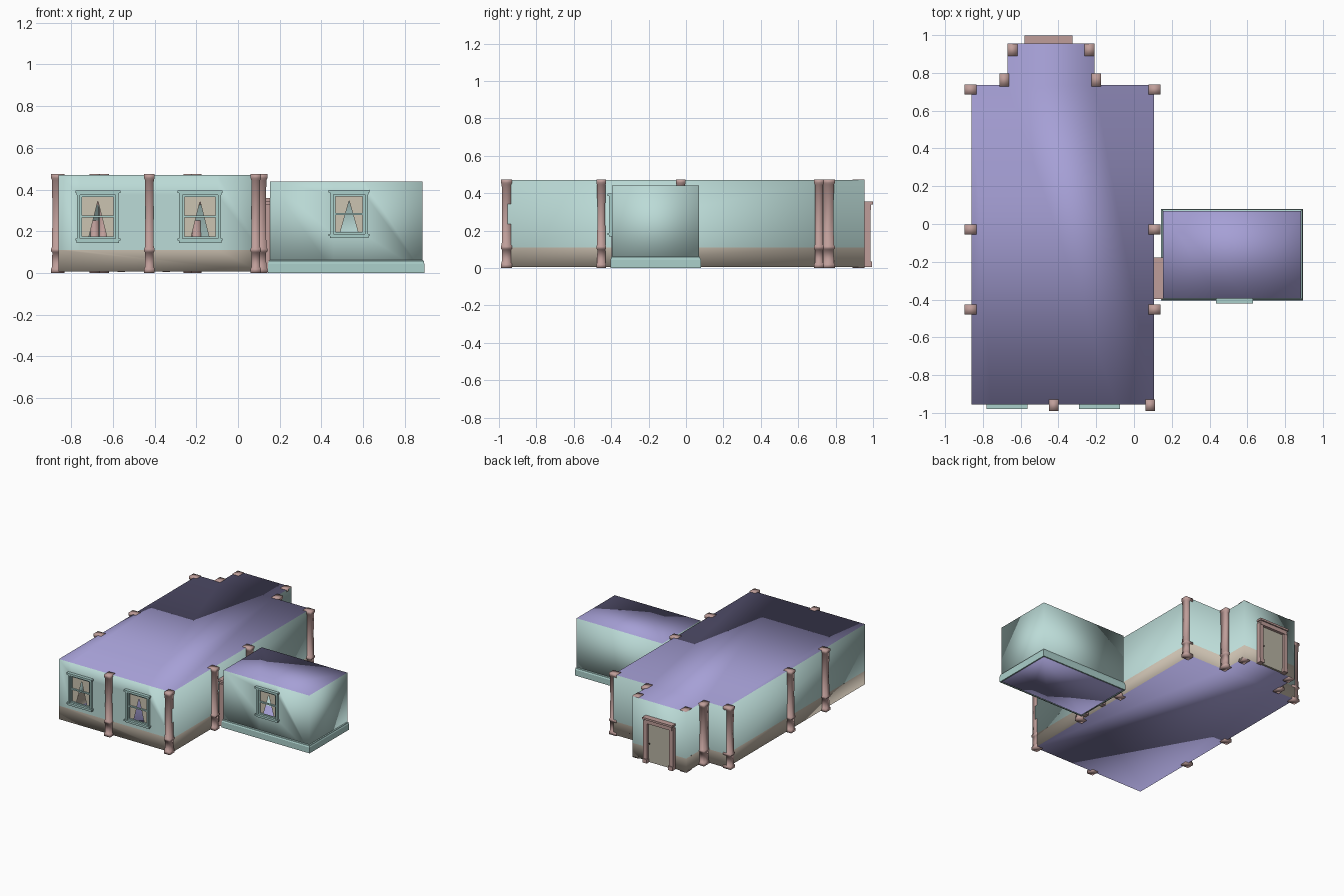
import bpy, bmesh
from mathutils import Vector

cube = bpy.data.objects.get("Cube")
if cube:
    bpy.data.objects.remove(cube, do_unlink=True)


def material(name, rgb):
    m = bpy.data.materials.new(name)
    m.use_nodes = True
    m.diffuse_color = (*rgb, 1)
    m.node_tree.nodes["Principled BSDF"].inputs["Base Color"].default_value = (*rgb, 1)
    return m


TEAL = material("pale teal wall", (0.50, 0.71, 0.68))
TRIM = material("teal trim", (0.41, 0.63, 0.60))
TAN = material("tan wainscot", (0.58, 0.51, 0.42))
CREAM = material("cream curtain", (0.60, 0.55, 0.44))
PINK = material("dusty pink wood", (0.52, 0.34, 0.32))
PURPLE = material("lavender ceiling and floor", (0.38, 0.35, 0.67))
DOOR = material("beige door", (0.48, 0.45, 0.37))
METAL = material("dark metal", (0.08, 0.07, 0.06))


def finish(bm, name, mats, smooth=False):
    mesh = bpy.data.meshes.new(name)
    for f in bm.faces:
        f.smooth = smooth
    bm.to_mesh(mesh)
    bm.free()
    for m in mats:
        mesh.materials.append(m)
    obj = bpy.data.objects.new(name, mesh)
    bpy.context.collection.objects.link(obj)
    return obj


def add_box(bm, x0, x1, y0, y1, z0, z1):
    verts = bmesh.ops.create_cube(bm, size=1)["verts"]
    for v in verts:
        v.co = Vector(((x0 + x1) / 2 + v.co.x * (x1 - x0),
                       (y0 + y1) / 2 + v.co.y * (y1 - y0),
                       (z0 + z1) / 2 + v.co.z * (z1 - z0)))


def loft(bm, rings, caps=True):
    loops = [[bm.verts.new(p) for p in ring] for ring in rings]
    n = len(loops[0])
    for a, b in zip(loops, loops[1:]):
        for i in range(n):
            j = (i + 1) % n
            bm.faces.new((a[i], a[j], b[j], b[i]))
    if caps:
        bm.faces.new(loops[0][::-1])
        bm.faces.new(loops[-1])


def rect(x0, x1, y0, y1, z, grow=0):
    x0, x1, y0, y1 = x0 - grow, x1 + grow, y0 - grow, y1 + grow
    return [(x0, y0, z), (x1, y0, z), (x1, y1, z), (x0, y1, z)]


# Hollow rooms, with window openings cut into the front wall
def room(name, outline, heights, front, windows, split=0):
    bm = bmesh.new()
    loft(bm, [[(x, y, z) for x, y in outline] for z in heights])

    def front_faces(test):
        return [f for f in bm.faces if f.normal.y < -0.9
                and abs(f.calc_center_median().y - front) < 0.01
                and test(f.calc_center_median())]

    def cut(faces, co, no):
        geom = set(faces)
        for f in faces:
            geom.update(f.edges, f.verts)
        bmesh.ops.bisect_plane(bm, geom=list(geom), plane_co=co, plane_no=no)
        bm.normal_update()

    bm.normal_update()
    for cx, w, z0, z1 in windows:
        for x in (cx - w, cx + w):
            cut(front_faces(lambda c: c.z > split), (x, 0, 0), (1, 0, 0))
        for z in (z0, z1):
            cut(front_faces(lambda c: c.z > split and abs(c.x - cx) < w), (0, 0, z), (0, 0, 1))
        hole = front_faces(lambda c: abs(c.x - cx) < w and z0 < c.z < z1)
        bmesh.ops.delete(bm, geom=hole, context="FACES")
    for f in bm.faces:
        if abs(f.normal.z) > 0.9:
            f.material_index = 1
        elif f.calc_center_median().z < split:
            f.material_index = 2
    return finish(bm, name, [TEAL, PURPLE, TAN], smooth=True)


HALL_FRONT, ANNEX_FRONT = -0.955, -0.395
hall_outline = [(-0.86, HALL_FRONT), (0.105, HALL_FRONT), (0.105, 0.735), (-0.21, 0.735),
                (-0.21, 0.955), (-0.67, 0.955), (-0.67, 0.735), (-0.86, 0.735)]
room("main_hall", hall_outline, (0.006, 0.11, 0.47), HALL_FRONT,
     [(-0.672, 0.085, 0.165, 0.375), (-0.182, 0.085, 0.165, 0.375)], split=0.11)
annex = (0.153, 0.885, ANNEX_FRONT, 0.07)
room("side_room", [p[:2] for p in rect(*annex, 0)], (0.004, 0.44), ANNEX_FRONT,
     [(0.533, 0.075, 0.185, 0.378)])

# Moulded baseboard around the side room
bm = bmesh.new()
profile = [(0, 0), (0, 0.009), (0.045, 0.009), (0.05, 0.006), (0.058, 0.006), (0.062, 0)]
loft(bm, [rect(*annex, z, g) for z, g in profile], caps=False)
finish(bm, "side_room_baseboard", [TRIM])


# Windows: frame, sash and a pair of parted curtains
def window(name, cx, half, z0, z1, front):
    bm = bmesh.new()
    inner = half - 0.023
    a, b = z0 + 0.02, z1 - 0.02
    for s in (-1, 1):
        xs = sorted((cx + s * inner, cx + s * (half - 0.008)))
        add_box(bm, *xs, front - 0.018, front + 0.005, a, b)
        xs = sorted((cx + s * inner, cx + s * (inner - 0.01)))
        add_box(bm, *xs, front - 0.008, front + 0.004, a, b)
    add_box(bm, cx - half, cx + half, front - 0.025, front + 0.005, b + 0.008, z1)
    add_box(bm, cx - half + 0.006, cx + half - 0.006, front - 0.018, front + 0.005, b, b + 0.008)
    add_box(bm, cx - half, cx + half, front - 0.025, front + 0.005, z0 + 0.01, a)
    add_box(bm, cx - half + 0.006, cx + half - 0.006, front - 0.018, front + 0.005, z0, z0 + 0.01)
    mid = (a + b) / 2 - 0.004
    for z in (a, mid, b - 0.01):
        add_box(bm, cx - inner, cx + inner, front - 0.007, front + 0.003, z, z + 0.01)
    finish(bm, name + "_frame", [TRIM])

    bm = bmesh.new()
    y = front + 0.008
    for s in (-1, 1):
        pts = [(s * inner, a), (s * 0.045, a), (0, b - 0.03), (0, b), (s * inner, b)]
        bm.faces.new([bm.verts.new((cx + x, y, z)) for x, z in pts])
    finish(bm, name + "_curtains", [CREAM])


window("left_hall_window", -0.182, 0.108, 0.145, 0.395, HALL_FRONT)
window("right_hall_window", -0.672, 0.108, 0.145, 0.395, HALL_FRONT)
window("side_room_window", 0.533, 0.098, 0.167, 0.397, ANNEX_FRONT)


# Square pilasters with a base, a waist band and a capital
PILASTER = [(0, 1), (0.02, 1), (0.028, 0.84), (0.098, 0.8), (0.104, 1), (0.116, 1),
            (0.124, 0.84), (0.29, 0.78), (0.445, 0.84), (0.455, 1), (0.474, 1)]


def pilaster(name, x, y, w, d):
    bm = bmesh.new()
    loft(bm, [rect(x - w * s / 2, x + w * s / 2, y - d * s / 2, y + d * s / 2, z)
              for z, s in PILASTER])
    finish(bm, name, [PINK], smooth=True)


for side, x in (("right", -0.865), ("left", 0.109)):
    for place, y in (("back", 0.711), ("middle", -0.028), ("front", -0.453)):
        pilaster(f"{side}_{place}_pilaster", x, y, 0.064, 0.053)
for side, x in (("centre", -0.425), ("left", 0.085)):
    pilaster(f"front_wall_{side}_pilaster", x, -0.96, 0.05, 0.06)
for side, s in (("right", -1), ("left", 1)):
    pilaster(f"{side}_porch_pilaster", -0.443 + s * 0.244, 0.762, 0.05, 0.068)
    pilaster(f"{side}_porch_corner_pilaster", -0.44 + s * 0.204, 0.922, 0.052, 0.064)


# Doors, made facing +y and then turned into place
def door(name, location, half, height, depth, turn=0):
    bm = bmesh.new()
    for s in (-1, 1):
        xs = sorted((s * half, s * (half - 0.032)))
        add_box(bm, *xs, 0, depth * 0.75, 0, height - 0.03)
        xs = sorted((s * half, s * (half - 0.036)))
        add_box(bm, *xs, 0, depth * 0.9, 0, 0.03)
    add_box(bm, 0.008 - half, half - 0.008, 0, depth * 0.8, height - 0.045, height - 0.015)
    add_box(bm, -half, half, 0, depth, height - 0.015, height)
    frame = finish(bm, name + "_frame", [PINK])
    bm = bmesh.new()
    add_box(bm, 0.032 - half, half - 0.032, 0, depth * 0.35, 0.004, height - 0.045)
    panel = finish(bm, name + "_panel", [DOOR])
    bm = bmesh.new()
    bmesh.ops.create_uvsphere(bm, u_segments=10, v_segments=6, radius=0.006)
    bmesh.ops.translate(bm, verts=bm.verts, vec=(half - 0.045, depth * 0.5, 0.15))
    knob = finish(bm, name + "_knob", [METAL], smooth=True)
    for part in (frame, panel, knob):
        part.location = location
        part.rotation_euler.z = turn


door("back_door", (-0.452, 0.953, 0.004), 0.127, 0.351, 0.046)
door("side_room_door", (0.153, -0.288, 0.004), 0.11, 0.355, 0.046, turn=1.5708)
